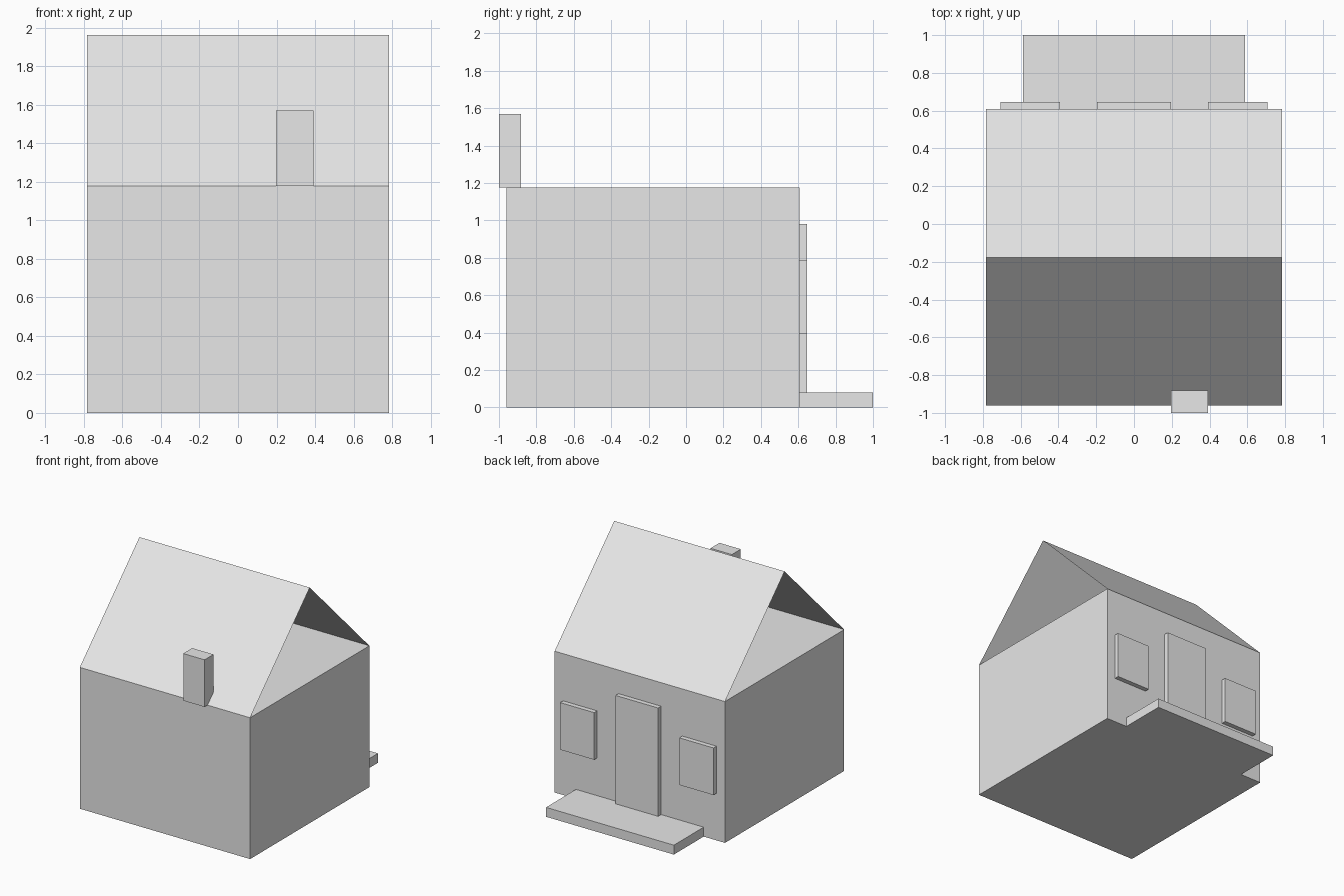
import bpy
import bmesh

cube = bpy.data.objects.get("Cube")
if cube:
    bpy.data.objects.remove(cube, do_unlink=True)

U = 2 / 5.1        # module: the house body is 4 x 4 x 3 modules
MID = -0.45 * U    # depth of the house centre and ridge
BACK = MID + 2 * U
FRONT = MID - 2 * U
EAVE = 3 * U

grey = bpy.data.materials.new("plain_grey")
grey.use_nodes = True
grey.diffuse_color = (0.8, 0.8, 0.8, 1)
grey.node_tree.nodes["Principled BSDF"].inputs["Base Color"].default_value = (0.8, 0.8, 0.8, 1)


def add_object(name, bm):
    mesh = bpy.data.meshes.new(name)
    bm.to_mesh(mesh)
    bm.free()
    mesh.materials.append(grey)
    obj = bpy.data.objects.new(name, mesh)
    bpy.context.collection.objects.link(obj)
    return obj


def box(name, low, high):
    """Flat-sided block between two opposite corners."""
    bm = bmesh.new()
    bmesh.ops.create_cube(bm, size=1)
    for v in bm.verts:
        v.co = [l + (c + 0.5) * (h - l) for c, l, h in zip(v.co, low, high)]
    return add_object(name, bm)


# House body, closed at the top
box("house_body", (-2 * U, FRONT, 0), (2 * U, BACK, EAVE))

# Thin roof sheets folded at the ridge, gables left open
bm = bmesh.new()
profile = [(FRONT, EAVE), (MID, 5 * U), (BACK, EAVE)]
rows = [[bm.verts.new((x, y, z)) for x in (-2 * U, 2 * U)] for y, z in profile]
for a, b in zip(rows, rows[1:]):
    bm.faces.new((a[0], a[1], b[1], b[0]))
add_object("roof", bm)

# Chimney overhanging the front eave
box("chimney", (0.5 * U, FRONT - 0.1 * U, EAVE), (U, FRONT + 0.2 * U, 4 * U))

# Door, windows and step on the +y wall
outer = BACK + 0.1 * U
box("door", (-0.5 * U, BACK, 0.2 * U), (0.5 * U, outer, 2.5 * U))
box("window_left", (U, BACK, U), (1.8 * U, outer, 2 * U))
box("window_right", (-1.8 * U, BACK, U), (-U, outer, 2 * U))
box("door_step", (-1.5 * U, BACK, 0), (1.5 * U, BACK + U, 0.2 * U))
